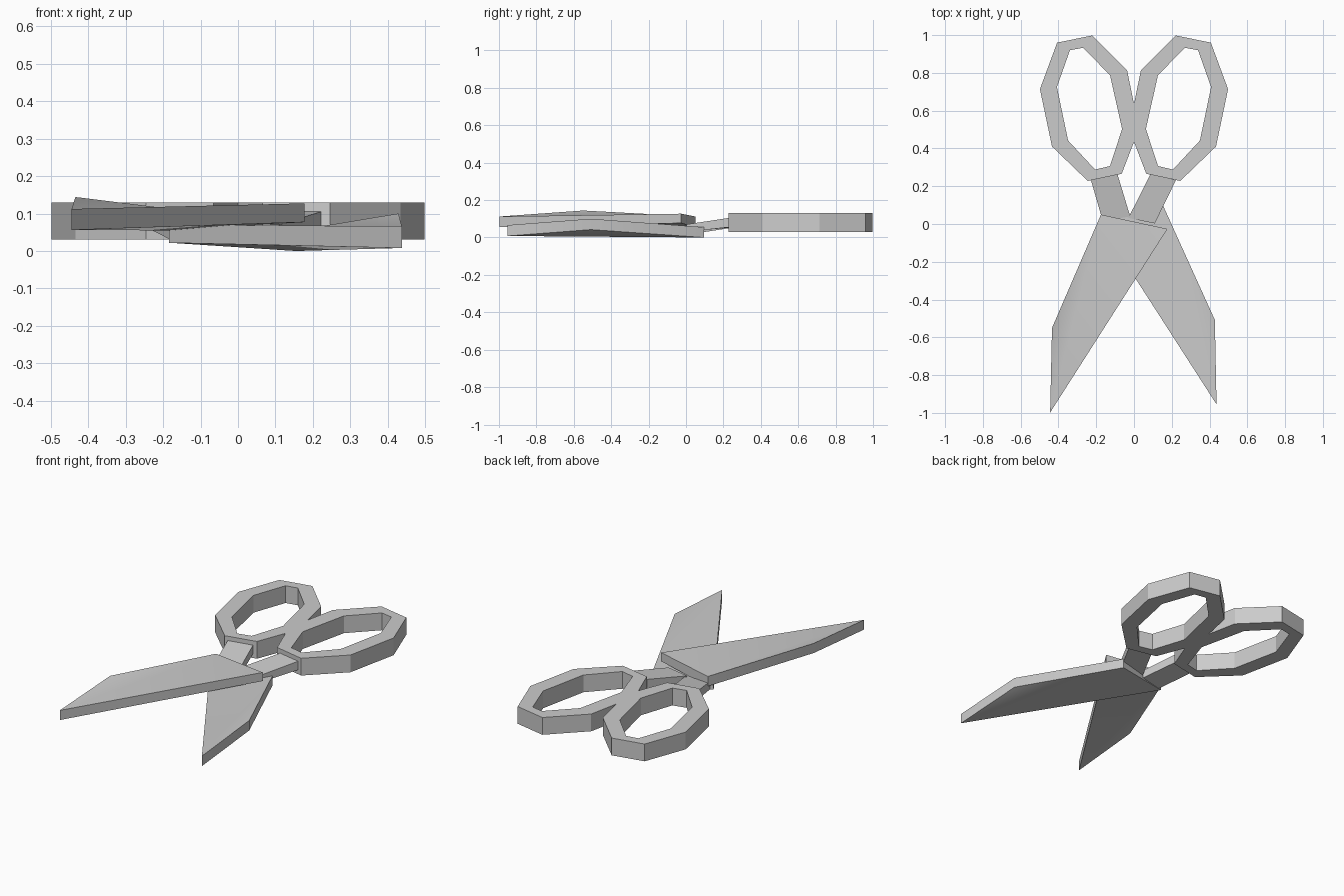
import bpy, bmesh, math

if "Cube" in bpy.data.objects:
    bpy.data.objects.remove(bpy.data.objects["Cube"])


def finish(name, verts, faces):
    mesh = bpy.data.meshes.new(name)
    mesh.from_pydata(verts, [], faces)
    bm = bmesh.new()
    bm.from_mesh(mesh)
    bmesh.ops.recalc_face_normals(bm, faces=bm.faces)
    bm.to_mesh(mesh)
    bm.free()
    ob = bpy.data.objects.new(name, mesh)
    bpy.context.collection.objects.link(ob)
    bpy.ops.object.select_all(action='DESELECT')
    ob.select_set(True)
    bpy.context.view_layer.objects.active = ob
    bpy.ops.object.shade_smooth_by_angle(angle=math.radians(30))
    return ob


def slab(name, corners):
    """Four-sided plate; each corner is (x, y, bottom z, top z)."""
    verts = [(x, y, b) for x, y, b, t in corners] + [(x, y, t) for x, y, b, t in corners]
    faces = [(0, 1, 2), (0, 2, 3), (4, 5, 6), (4, 6, 7)]
    faces += [(i, (i + 1) % 4, (i + 1) % 4 + 4, i + 4) for i in range(4)]
    return finish(name, verts, faces)


def ring(name, side, outer, inner, z0, z1):
    """Flat eight-sided loop with a hole."""
    n = len(outer)
    verts = [(side * x, y, z) for z in (z0, z1) for loop in (outer, inner) for x, y in loop]
    faces = []
    for i in range(n):
        j = (i + 1) % n
        for a, b in ((0, n), (2 * n, 3 * n), (0, 2 * n), (n, 3 * n)):
            faces.append((a + i, a + j, b + j, b + i))
    return finish(name, verts, faces)


# Finger loops, mirrored and meeting at the middle
OUTER = [(0.222, 0.998), (0.407, 0.96), (0.498, 0.714), (0.434, 0.41),
         (0.245, 0.228), (0.065, 0.266), (-0.027, 0.505), (0.037, 0.815)]
INNER = [(0.27, 0.933), (0.339, 0.92), (0.408, 0.725), (0.349, 0.442),
         (0.206, 0.288), (0.127, 0.307), (0.063, 0.503), (0.127, 0.788)]
ring("right_finger_loop", 1, OUTER, INNER, 0.03, 0.13)
ring("left_finger_loop", -1, OUTER, INNER, 0.03, 0.13)

# Blades: tip, inner heel, outer heel, outer shoulder
slab("upper_blade", [(-0.444, -0.998, 0.056, 0.112), (0.177, -0.026, 0.077, 0.127),
                     (-0.175, 0.05, 0.055, 0.112), (-0.434, -0.55, 0.088, 0.144)])
slab("lower_blade", [(0.437, -0.955, 0.008, 0.066), (-0.184, 0.01, 0.022, 0.07),
                     (0.155, 0.095, 0.0, 0.055), (0.428, -0.508, 0.042, 0.10)])

# Shanks joining each loop to the opposite blade
slab("right_shank", [(-0.03, 0.032, 0.035, 0.07), (0.11, 0.003, 0.03, 0.07),
                     (0.222, 0.232, 0.055, 0.105), (0.088, 0.265, 0.055, 0.105)])
slab("left_shank", [(-0.165, 0.015, 0.022, 0.068), (-0.02, 0.04, 0.02, 0.066),
                    (-0.088, 0.265, 0.055, 0.105), (-0.228, 0.232, 0.055, 0.105)])
